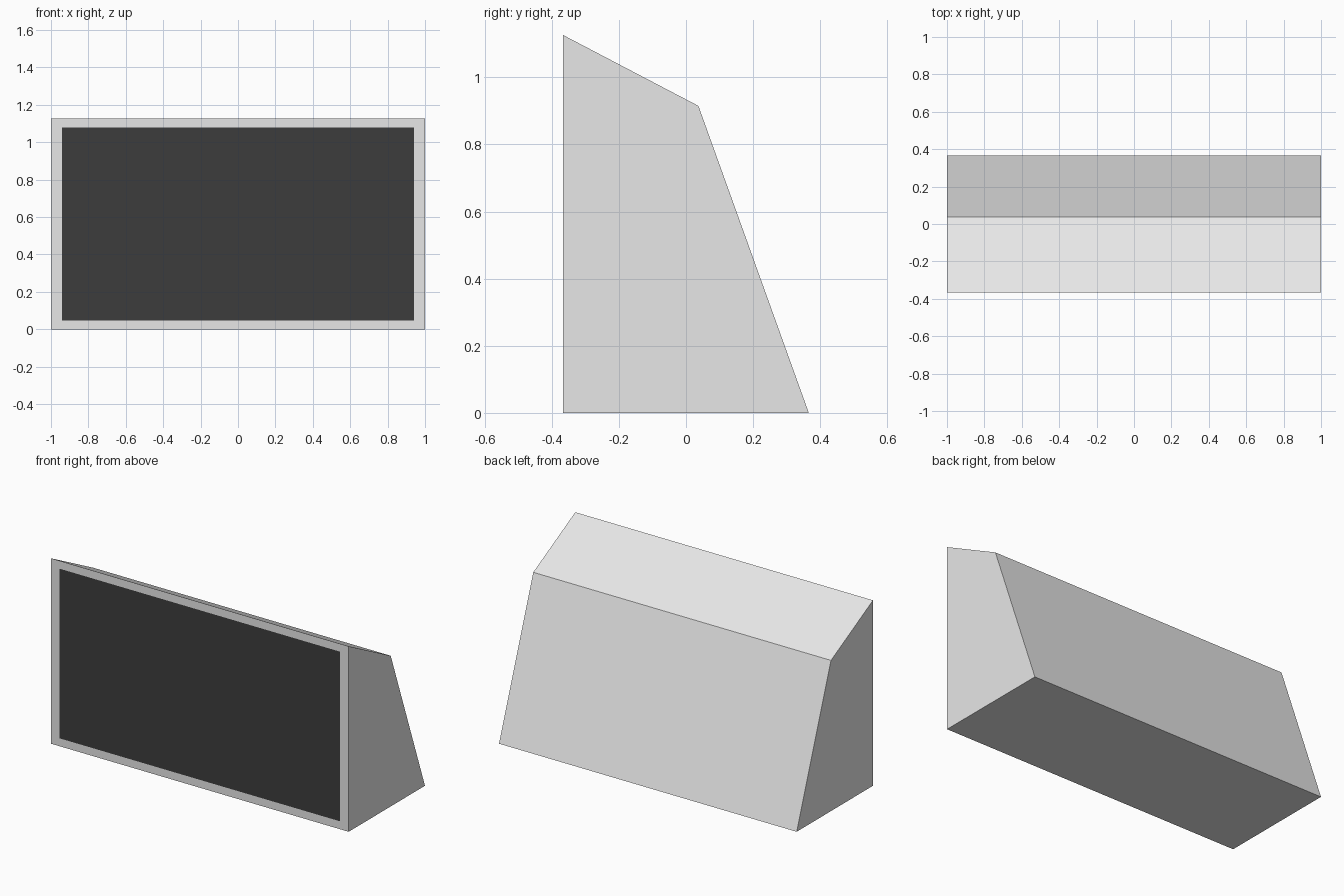
import bpy, bmesh

if "Cube" in bpy.data.objects:
    bpy.data.objects.remove(bpy.data.objects["Cube"])


def material(name, rgb):
    m = bpy.data.materials.new(name)
    m.diffuse_color = (*rgb, 1)
    m.use_nodes = True
    m.node_tree.nodes["Principled BSDF"].inputs["Base Color"].default_value = m.diffuse_color
    return m


# Cabinet: side profile (y, z) extruded along x
profile = [(-0.366, 0), (0.366, 0), (0.037, 0.915), (-0.366, 1.126)]
bm = bmesh.new()
side = bm.faces.new([bm.verts.new((-1, y, z)) for y, z in profile])
ext = bmesh.ops.extrude_face_region(bm, geom=[side])
bmesh.ops.translate(bm, vec=(2, 0, 0),
                    verts=[g for g in ext["geom"] if isinstance(g, bmesh.types.BMVert)])
bmesh.ops.recalc_face_normals(bm, faces=bm.faces)

# Screen: inset panel flush with the front face
screen = next(f for f in bm.faces if f.normal.y < -0.99)
bmesh.ops.inset_individual(bm, faces=[screen], thickness=0.05)
for v in screen.verts:
    v.co.x = 0.942 if v.co.x > 0 else -0.942
    v.co.z = 1.078 if v.co.z > 0.5 else 0.048
screen.material_index = 1

mesh = bpy.data.meshes.new("screen_cabinet")
bm.to_mesh(mesh)
bm.free()
mesh.materials.append(material("light grey casing", (0.8, 0.8, 0.8)))
mesh.materials.append(material("dark screen", (0.046, 0.046, 0.046)))
bpy.context.collection.objects.link(bpy.data.objects.new("screen_cabinet", mesh))
